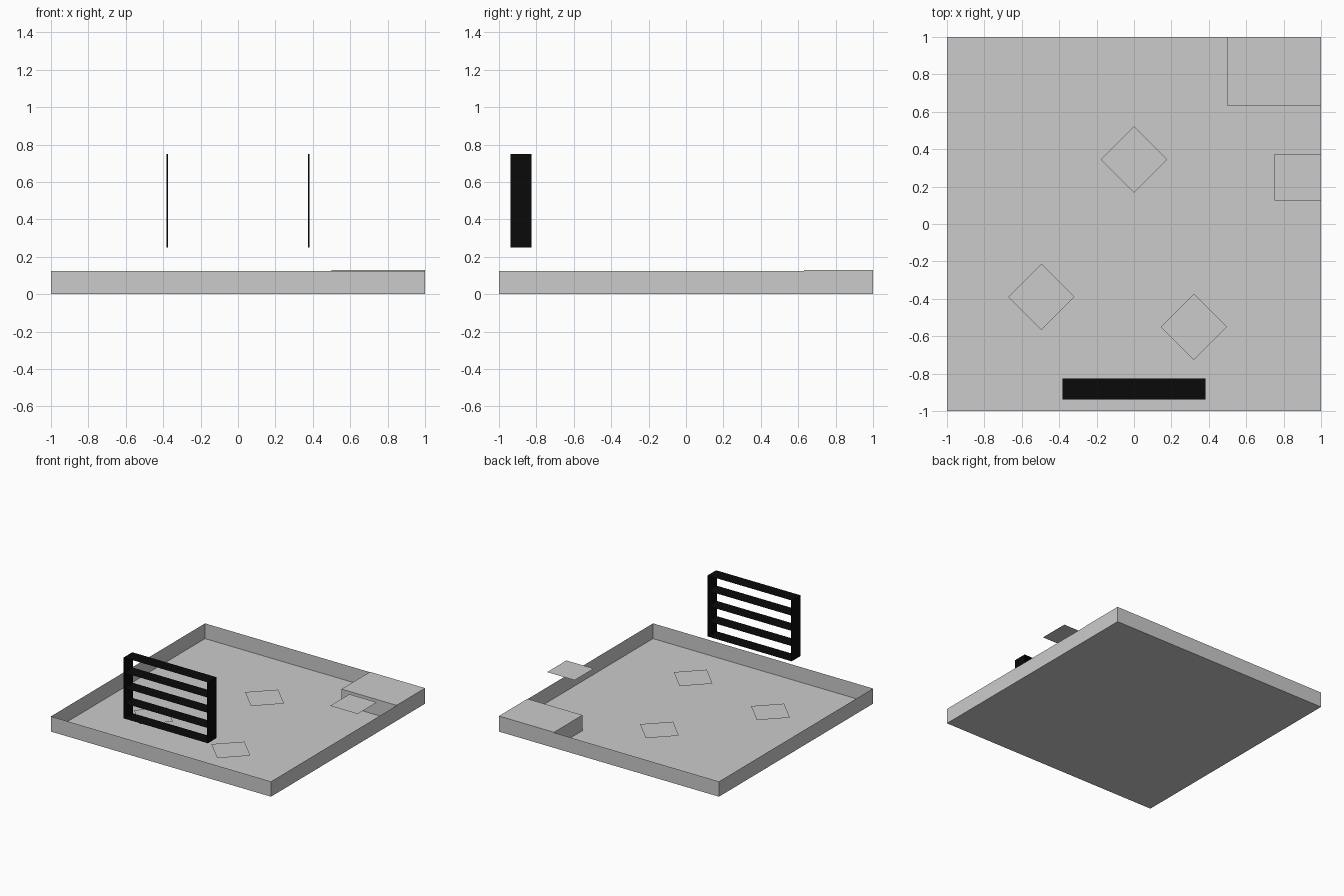
import bpy, bmesh, math

if "Cube" in bpy.data.objects:
    bpy.data.objects.remove(bpy.data.objects["Cube"])


def material(name, rgb):
    m = bpy.data.materials.new(name)
    m.diffuse_color = (*rgb, 1)
    m.use_nodes = True
    m.node_tree.nodes["Principled BSDF"].inputs["Base Color"].default_value = m.diffuse_color
    return m


GREY = material("light grey", (0.6, 0.6, 0.6))
BLACK = material("black", (0.003, 0.003, 0.003))


def finish(name, bm, mat):
    me = bpy.data.meshes.new(name)
    bm.to_mesh(me)
    bm.free()
    me.materials.append(mat)
    ob = bpy.data.objects.new(name, me)
    bpy.context.collection.objects.link(ob)
    return ob


def box(name, lo, hi, mat, drop=None):
    """Box between two corners; drop removes faces whose normal matches the test."""
    bm = bmesh.new()
    bmesh.ops.create_cube(bm, size=1)
    for v in bm.verts:
        v.co = [(a + b) / 2 + c * (b - a) for a, b, c in zip(lo, hi, v.co)]
    bm.normal_update()
    if drop:
        bmesh.ops.delete(bm, geom=[f for f in bm.faces if drop(f.normal)], context='FACES')
    return finish(name, bm, mat)


def sheet(name, x, y, z, sx, sy, mat, angle=0):
    """Thin horizontal rectangle centred on x, y."""
    bm = bmesh.new()
    bmesh.ops.create_grid(bm, x_segments=1, y_segments=1, size=0.5)
    for v in bm.verts:
        v.co.x *= sx
        v.co.y *= sy
    ob = finish(name, bm, mat)
    ob.location = (x, y, z)
    ob.rotation_euler.z = angle
    return ob


# Shallow tray: floor and four paper-thin walls, open on top
box("tray", (-1, -1, 0), (1, 1, 0.125), GREY, drop=lambda n: n.z > 0.5)

# Raised block in the back right corner (outer sides are the tray walls)
box("corner_block", (0.5, 0.63, 0.0), (1, 1, 0.128), GREY, drop=lambda n: n.z < -0.5)

# Floating shelf on the right
sheet("side_shelf", 0.875, 0.25, 0.25, 0.25, 0.25, GREY)

# Three diamond plates just above the floor
for i, (x, y) in enumerate([(0.0, 0.345), (-0.495, -0.39), (0.32, -0.55)]):
    sheet(f"floor_plate_{i}", x, y, 0.031, 0.25, 0.25, GREY, math.radians(45))

# Black rack: two uprights and five thin slats
for side in (-1, 1):
    box("rack_upright", (side * 0.379 - 0.004, -0.938, 0.25),
        (side * 0.379 + 0.004, -0.825, 0.75), BLACK)
for i in range(5):
    sheet(f"rack_slat_{i}", 0, -0.8815, 0.25 + i * 0.125, 0.758, 0.113, BLACK)
